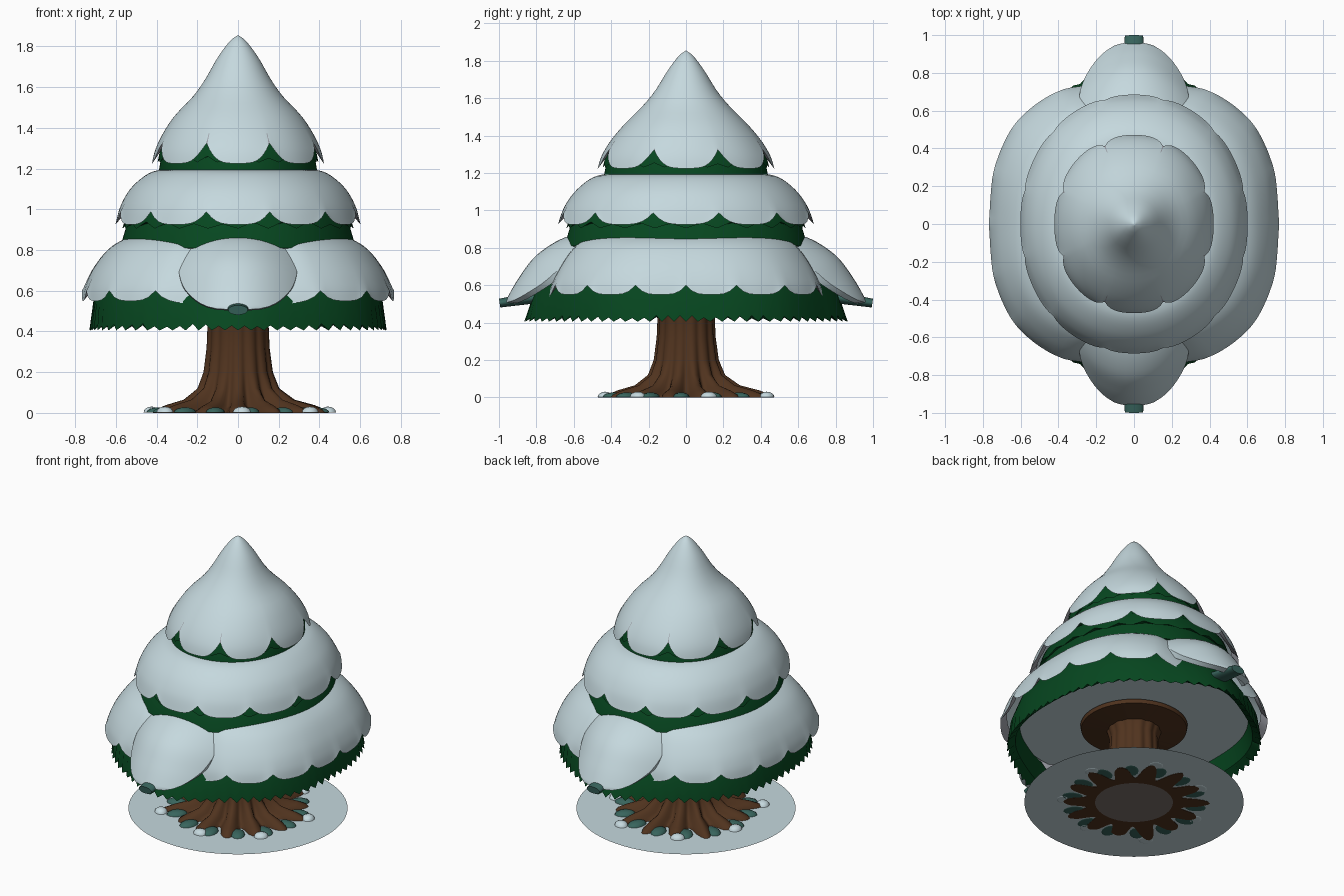
import bpy, bmesh, math, random
from mathutils import Matrix, Vector

if "Cube" in bpy.data.objects:
    bpy.data.objects.remove(bpy.data.objects["Cube"])

random.seed(4)


def material(name, rgb):
    m = bpy.data.materials.new(name)
    m.diffuse_color = (*rgb, 1)
    m.use_nodes = True
    m.node_tree.nodes["Principled BSDF"].inputs["Base Color"].default_value = m.diffuse_color
    return m


SNOW = material("snow", (0.56, 0.69, 0.73))
SHADE = material("snow_edge_grey", (0.34, 0.35, 0.39))
GREEN = material("pine_green", (0.002, 0.062, 0.014))
BARK = material("bark_brown", (0.08, 0.033, 0.013))
TEAL = material("frosted_teal", (0.04, 0.13, 0.11))
WOOD = material("cut_wood", (0.20, 0.16, 0.145))


def finish(name, bm, mat, angle=50):
    bmesh.ops.remove_doubles(bm, verts=bm.verts, dist=1e-5)
    bmesh.ops.recalc_face_normals(bm, faces=bm.faces)
    me = bpy.data.meshes.new(name)
    bm.to_mesh(me)
    bm.free()
    ob = bpy.data.objects.new(name, me)
    bpy.context.collection.objects.link(ob)
    me.materials.append(mat)
    bpy.ops.object.select_all(action='DESELECT')
    ob.select_set(True)
    bpy.context.view_layer.objects.active = ob
    bpy.ops.object.shade_smooth_by_angle(angle=math.radians(angle))
    return ob


def sample(prof, s):
    """Smooth point on a profile, s from 0 to 1 (Catmull-Rom)."""
    n = len(prof) - 1
    f = min(max(s, 0), 1) * n
    i = min(int(f), n - 1)
    t = f - i
    p0, p1, p2, p3 = (Vector(prof[min(max(i + k, 0), n)]) for k in (-1, 0, 1, 2))
    return 0.5 * (2 * p1 + (p2 - p0) * t + (2 * p0 - 5 * p1 + 4 * p2 - p3) * t * t
                  + (3 * p1 - p0 - 3 * p2 + p3) * t ** 3)


def revolve(name, mat, rows, segs, fn, angle=50, power=2.0, under=None):
    """Rings around z; fn(row, angle, column) gives (x radius, y radius, z).
    power above 2 squares the outline; under colours the last row of faces."""
    bm = bmesh.new()
    grid = []
    for r in range(rows):
        ring = []
        for c in range(segs):
            a = 2 * math.pi * c / segs
            rx, ry, z = fn(r, a, c)
            k = (abs(math.sin(a)) ** power + abs(math.cos(a)) ** power) ** (-1 / power)
            ring.append(bm.verts.new((rx * k * math.sin(a), -ry * k * math.cos(a), z)))
        grid.append(ring)
    for r in range(rows - 1):
        for c in range(segs):
            d = (c + 1) % segs
            f = bm.faces.new((grid[r][c], grid[r][d], grid[r + 1][d], grid[r + 1][c]))
            f.material_index = int(under is not None and r == rows - 2)
    ob = finish(name, bm, mat, angle)
    if under:
        ob.data.materials.append(under)
    return ob


def snow_cap(name, prof, lobes, cut, tuck, power=2.1, part=False):
    """Scalloped snow layer with a tucked-in underside."""
    rows = 24

    def fn(r, a, c):
        cusp = (1 - abs(math.cos(lobes * a / 2))) ** 1.6
        s = min(r / (rows - 2), 1)
        p = sample(prof, s - cut * cusp * s ** 5)
        k = 1 + 0.015 * cusp * s ** 5
        if part:  # hollows where the front and back boughs sit
            d = max(0, 1 - abs(math.sin(a)) / 0.45)
            k *= 1 - 0.05 * d
            p.z -= 0.05 * d
        if r == rows - 1:
            k *= tuck
            p.z += 0.05
        return p.x * k, p.y * k, p.z
    return revolve(name, SNOW, rows, 144, fn, 50, power, SHADE)


def skirt(name, prof, jag, tooth_row, period=2, power=2.1, bulge=()):
    """Needle layer with a toothed lower edge; bulge swells it to front and back."""
    noise = [random.uniform(0.5, 1.0) for _ in range(144)]

    def fn(r, a, c):
        x, y, z = prof[r]
        if bulge:
            off = math.asin(min(1, abs(math.sin(a))))
            y += bulge[r] * math.exp(-(off / .40) ** 2)
        if r == tooth_row:
            t = 1 - abs(2 * (c % period) / period - 1)
            z += jag * t * noise[c // period]
            x, y = x * (1 - .015 * t), y * (1 - .015 * t)
        return x, y, z
    return revolve(name, GREEN, len(prof), 144, fn, 35, power)


# Needle skirts, bottom to top
skirt("lower_needles", [(.5, .51, .83), (.6, .60, .76), (.665, .66, .68), (.71, .715, .55),
                        (.73, .735, .405), (.68, .685, .45), (.65, .66, .56)], .035, 4, 2, 2.5,
      (0, 0, .05, .10, .13, .12, .10))
skirt("middle_needles", [(.40, .46, 1.12), (.52, .59, 1.01), (.58, .65, .81), (.5, .55, .78)], 0, 9)
skirt("middle_needle_fringe", [(.40, .46, 1.13), (.535, .605, 1.01), (.568, .64, .905),
                               (.54, .61, .93)], .035, 2, 6)
skirt("top_needles", [(.30, .34, 1.42), (.365, .41, 1.33), (.39, .44, 1.18), (.33, .38, 1.15)], 0, 9)
skirt("top_needle_fringe", [(.30, .34, 1.42), (.375, .42, 1.33), (.395, .445, 1.23),
                            (.37, .42, 1.26)], .035, 2, 6)

# Snow layers
snow_cap("top_snow", [(0, 0, 1.855), (.04, .04, 1.825), (.10, .10, 1.745), (.16, .165, 1.64),
                      (.22, .235, 1.555), (.31, .33, 1.46), (.37, .405, 1.37), (.407, .452, 1.29),
                      (.422, .472, 1.225)], 8, .18, .92)
snow_cap("middle_snow", [(.33, .38, 1.2), (.43, .49, 1.18), (.52, .585, 1.11), (.575, .65, 1.02),
                         (.602, .685, .925)], 12, .17, .93)
snow_cap("lower_snow", [(.44, .46, .875), (.54, .55, .86), (.635, .63, .805), (.71, .70, .71),
                        (.75, .745, .62), (.764, .762, .55)], 18, .15, .95, 2.55, True)

# Front and back snowy boughs
BOUGH = [(0, .50, .88), (0, .65, .855), (0, .80, .76), (0, .90, .63), (0, .97, .505)]
for side, label in ((-1, "front"), (1, "back")):
    bm = bmesh.new()
    U, V = 20, 24
    rows = []
    for j in range(V + 1):
        v = j / V
        w = .29 * max(0, 1 - (2 * v - 1) ** 2) ** .55
        p = sample(BOUGH, v)
        row = []
        for i in range(U + 1):
            x = w * math.sin(math.pi / 2 * (2 * i / U - 1))
            q = (x / .29) ** 2
            row.append(bm.verts.new((x, side * (p.y - .14 * q), p.z - .055 * q)))
        rows.append(row)
    for j in range(V):
        for i in range(U):
            bm.faces.new((rows[j][i], rows[j][i + 1], rows[j + 1][i + 1], rows[j + 1][i]))
    # closed underside, pulled in below the surface
    ext = bmesh.ops.extrude_face_region(bm, geom=list(bm.faces), use_keep_orig=True)
    for g in ext["geom"]:
        if isinstance(g, bmesh.types.BMVert):
            g.co += Vector((0, -side * .045, -.005))
    finish(label + "_bough_snow", bm, SNOW)
    # blunt frosted tip of the bough
    bm = bmesh.new()
    m = (Matrix.Translation((0, side * .895, .52)) @ Matrix.Rotation(-side * .15, 4, 'X')
         @ Matrix.Diagonal((.057, 1, .028, 1)) @ Matrix.Rotation(-side * math.pi / 2, 4, 'X'))
    bmesh.ops.create_cone(bm, cap_ends=True, segments=20, radius1=1.1, radius2=.85, depth=.205, matrix=m)
    finish(label + "_bough_tip", bm, TEAL)

# Pale underside inside the lowest skirt
revolve("inner_ceiling", SNOW, 2, 96,
        lambda r, a, c: ((.67, .72, .555), (0, 0, .555))[r], 50, 2.2)

# Trunk with spreading roots: (mean radius, root amplitude, height)
TRUNK = [(.33, 0, .545), (.325, 0, .52), (.165, .003, .50), (.15, .003, .45), (.155, .004, .32),
         (.17, .006, .20), (.198, .012, .12), (.26, .03, .065), (.34, .055, .038),
         (.385, .07, .016), (.395, .075, 0), (.22, 0, 0)]
ROOTS = 14
lengths = [random.uniform(.3, 1.1) for _ in range(ROOTS)]


def trunk_point(r, a, c):
    rad, amp, z = TRUNK[r]
    k = lengths[int(a * ROOTS / (2 * math.pi) + .5) % ROOTS]
    wave = math.cos(ROOTS * a)
    rad += amp * (wave * 1.3 if wave < 0 else wave * k)
    if 0 < z < .1:
        z *= .75 + .25 * wave
    return rad, rad, z


revolve("trunk", BARK, len(TRUNK), 168, trunk_point)
revolve("trunk_base", WOOD, 2, 48, lambda r, a, c: ((.24, .24, -.001), (0, 0, -.001))[r])

# Frost lying between the roots, with snow on some of the root ends
for i in range(ROOTS):
    for mat, label, turn, rad, sx, sy, sz in (
            (TEAL, "frost", .35, .385, .045, .065, .024),
            (SNOW, "snow", .1, .40 + .07 * lengths[i], .045, .04, .028)):
        if label == "snow" and i % 2:
            continue
        bm = bmesh.new()
        m = (Matrix.Rotation(2 * math.pi * (i + turn) / ROOTS, 4, 'Z')
             @ Matrix.Translation((0, -rad, .003)) @ Matrix.Diagonal((sx, sy, sz, 1)))
        bmesh.ops.create_uvsphere(bm, u_segments=12, v_segments=8, radius=1, matrix=m)
        for v in bm.verts:
            v.co.z = max(v.co.z, .001)
        finish(f"root_{label}_{i}", bm, mat)

# Snow patch on the ground
revolve("ground_snow", SNOW, 2, 72, lambda r, a, c: ((.675, .675, .003), (0, 0, .003))[r])
